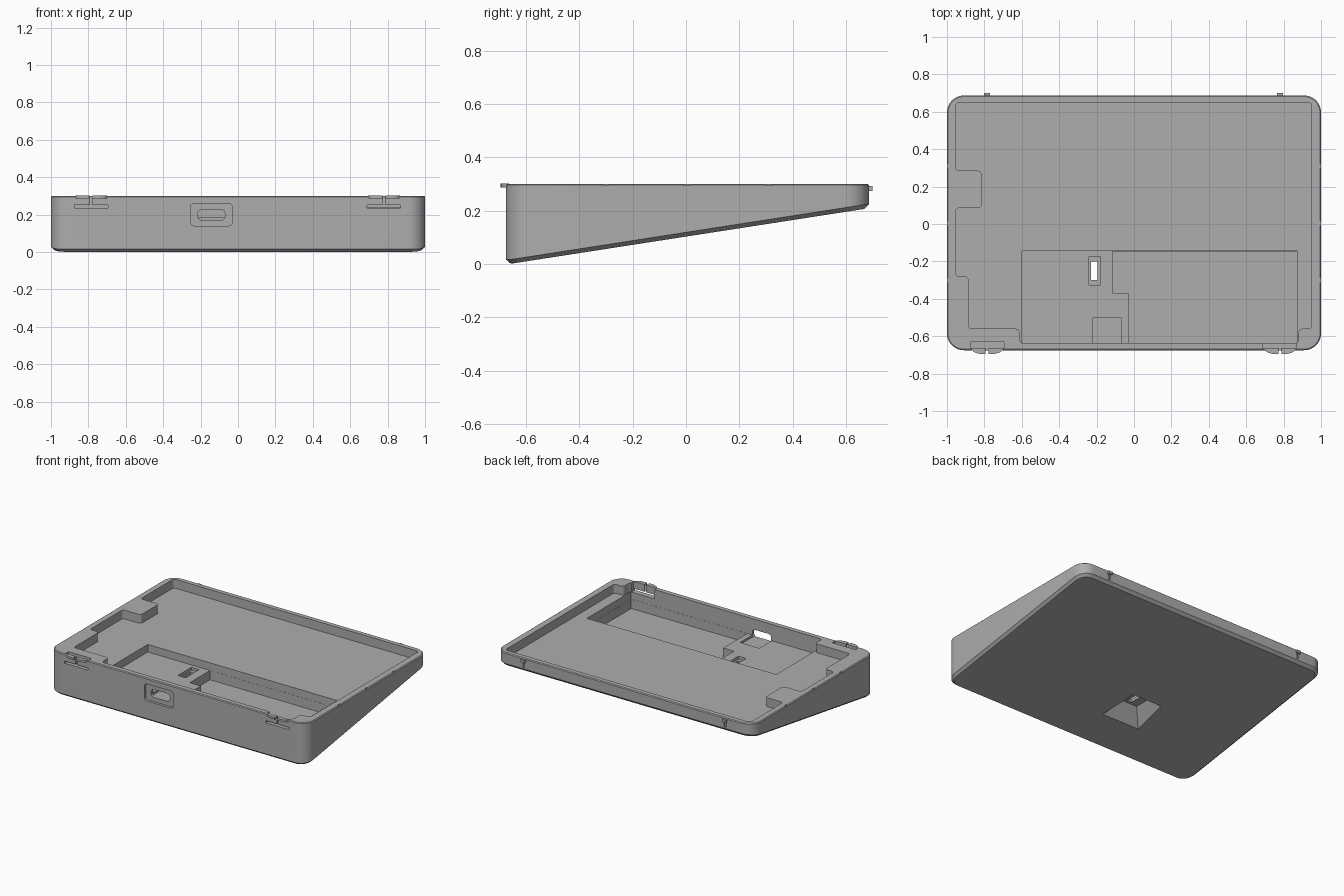
import bpy, bmesh, math
from mathutils import Vector

if "Cube" in bpy.data.objects:
    bpy.data.objects.remove(bpy.data.objects["Cube"])

grey = bpy.data.materials.new("plain grey")
grey.use_nodes = True
grey.diffuse_color = (0.42, 0.42, 0.42, 1)
grey.node_tree.nodes["Principled BSDF"].inputs["Base Color"].default_value = (0.42, 0.42, 0.42, 1)

TOP, FLOOR, SHELF, WELL = 0.30, 0.238, 0.185, 0.12


def slope(y):
    """Height of the tilted underside."""
    return max(0.0, (y + 0.66) * 0.155)


def rounded(points, r, steps=6):
    """Round the right-angled corners of an outline."""
    pts = [Vector(p) for p in points]
    out = []
    for i, p in enumerate(pts):
        a = (pts[i - 1] - p).normalized()
        b = (pts[(i + 1) % len(pts)] - p).normalized()
        if r == 0:
            out.append(p)
            continue
        c = p + r * (a + b)
        for k in range(steps + 1):
            t = math.pi / 2 * k / steps
            out.append(c - r * (math.cos(t) * b + math.sin(t) * a))
    return out


def rect(x0, x1, y0, y1):
    return [(x0, y0), (x1, y0), (x1, y1), (x0, y1)]


def loft(name, rings):
    """Skin a stack of equal rings and cap both ends."""
    bm = bmesh.new()
    loops = [[bm.verts.new(v) for v in ring] for ring in rings]
    n = len(loops[0])
    for lo, hi in zip(loops, loops[1:]):
        for i in range(n):
            j = (i + 1) % n
            bm.faces.new((lo[i], lo[j], hi[j], hi[i]))
    bm.faces.new(loops[0][::-1])
    bm.faces.new(loops[-1])
    bmesh.ops.recalc_face_normals(bm, faces=bm.faces)
    mesh = bpy.data.meshes.new(name)
    bm.to_mesh(mesh)
    bm.free()
    mesh.materials.append(grey)
    ob = bpy.data.objects.new(name, mesh)
    bpy.context.collection.objects.link(ob)
    return ob


def prism(name, points, z0, z1, r=0.0):
    ring = rounded(points, r)
    return loft(name, [[(p.x, p.y, z) for p in ring] for z in (z0, z1)])


def front_prism(name, x0, x1, z0, z1, y0, y1, r):
    ring = rounded(rect(x0, x1, z0, z1), r)
    return loft(name, [[(p.x, y, p.y) for p in ring] for y in (y0, y1)])


def box(name, x0, x1, y0, y1, z0, z1):
    return prism(name, rect(x0, x1, y0, y1), z0, z1)


def cut(target, cutter):
    cutter.hide_render = True
    mod = target.modifiers.new("cut", "BOOLEAN")
    mod.operation, mod.solver, mod.object = "DIFFERENCE", "EXACT", cutter
    dg = bpy.context.evaluated_depsgraph_get()
    mesh = bpy.data.meshes.new_from_object(target.evaluated_get(dg))
    target.modifiers.clear()
    target.data = mesh
    bpy.data.objects.remove(cutter)


# Wedge shell with chamfered underside and a fine chamfer on the rim
def outline(inset):
    i = inset
    return rounded(rect(-1 + i, 1 - i, -0.675 + i, 0.687 - i), 0.09 - i, 10)


wide, low, rim = outline(0), outline(0.018), outline(0.006)
case = loft("wedge_case", [
    [(p.x, p.y, slope(p.y)) for p in low],
    [(p.x, p.y, slope(p.y) + 0.016) for p in wide],
    [(p.x, p.y, TOP - 0.005) for p in wide],
    [(p.x, p.y, TOP) for p in rim]])

# Main tray with corner bosses and a side boss
tray = [(0.95, 0.65), (-0.955, 0.65), (-0.955, 0.285), (-0.815, 0.285),
        (-0.815, 0.085), (-0.955, 0.085), (-0.955, -0.28), (-0.885, -0.28),
        (-0.885, -0.56), (-0.612, -0.56), (-0.612, -0.637), (0.88, -0.637),
        (0.88, -0.56), (0.95, -0.56)]
cut(case, prism("tray_cutter", tray, FLOOR, 0.4, 0.02))

# Circuit shelf and the deeper well beside it
cut(case, box("shelf_cutter", -0.6, 0.872, -0.637, -0.145, SHELF, 0.27))
well = [(-0.115, -0.146), (-0.115, -0.37), (-0.03, -0.37), (-0.03, -0.636),
        (0.871, -0.636), (0.871, -0.146)]
cut(case, prism("well_cutter", well, WELL, 0.26))

# Front port: outer recess, through hole and seat behind it
cut(case, front_prism("port_recess", -0.255, -0.03, 0.14, 0.26, -0.75, -0.657, 0.022))
cut(case, front_prism("port_hole", -0.215, -0.07, 0.17, 0.226, -0.75, -0.6, 0.02))
cut(case, box("port_seat", -0.22, -0.07, -0.636, -0.5, 0.17, 0.26))

# Slot through the shelf with a flared recess underneath
cut(case, box("slot_recess", -0.24, -0.18, -0.325, -0.175, 0.165, 0.26))
cut(case, box("slot_hole", -0.23, -0.195, -0.3, -0.2, 0.05, 0.26))
flare = []
for h, z in ((0.15, 0.035), (0.07, 0.145)):
    flare.append([(x, y, z) for x, y in rect(-0.22 - h, -0.22 + h, -0.25 - h, -0.25 + h)])
cut(case, loft("flare_cutter", flare))

for side, x in (("right", -0.785), ("left", 0.78)):
    # Front latch: pocket, flexing wall slot and centre slit
    cut(case, box("latch_pocket", x - 0.09, x + 0.09, -0.662, -0.632, 0.235, 0.4))
    cut(case, box("latch_slot", x - 0.09, x + 0.09, -0.75, -0.64, 0.235, 0.25))
    cut(case, box("latch_slit", x - 0.006, x + 0.006, -0.75, -0.64, 0.24, 0.4))
    # Curved latch lips either side of the slit
    for name, s in (("inner", 1), ("outer", -1)):
        lip = [(x + s * 0.008, -0.664), (x + s * 0.008, -0.695)]
        for k in range(1, 8):
            t = math.pi / 2 * k / 7
            lip.append((x + s * (0.025 + 0.06 * math.sin(t)), -0.664 - 0.031 * math.cos(t)))
        loft(f"{side}_latch_lip_{name}", [[(a, b, z) for a, b in lip] for z in (0.287, 0.301)])
    # Rear hinge peg above a narrow groove
    cut(case, box("peg_groove", x - 0.007, x + 0.007, 0.678, 0.75, 0.235, 0.275))
    box(f"{side}_rear_peg", x - 0.016, x + 0.016, 0.675, 0.7, 0.273, 0.292)

# Small notches along both side rims
for s in (-1, 1):
    for y in (-0.3, 0.005, 0.31):
        x0, x1 = sorted((s * 0.99, s * 1.1))
        cut(case, box("rim_notch", x0, x1, y - 0.012, y + 0.012, 0.293, 0.4))

# Smooth the rounded corners while keeping crisp edges
bpy.ops.object.select_all(action="DESELECT")
case.select_set(True)
bpy.context.view_layer.objects.active = case
bpy.ops.object.shade_smooth_by_angle(angle=math.radians(25))
